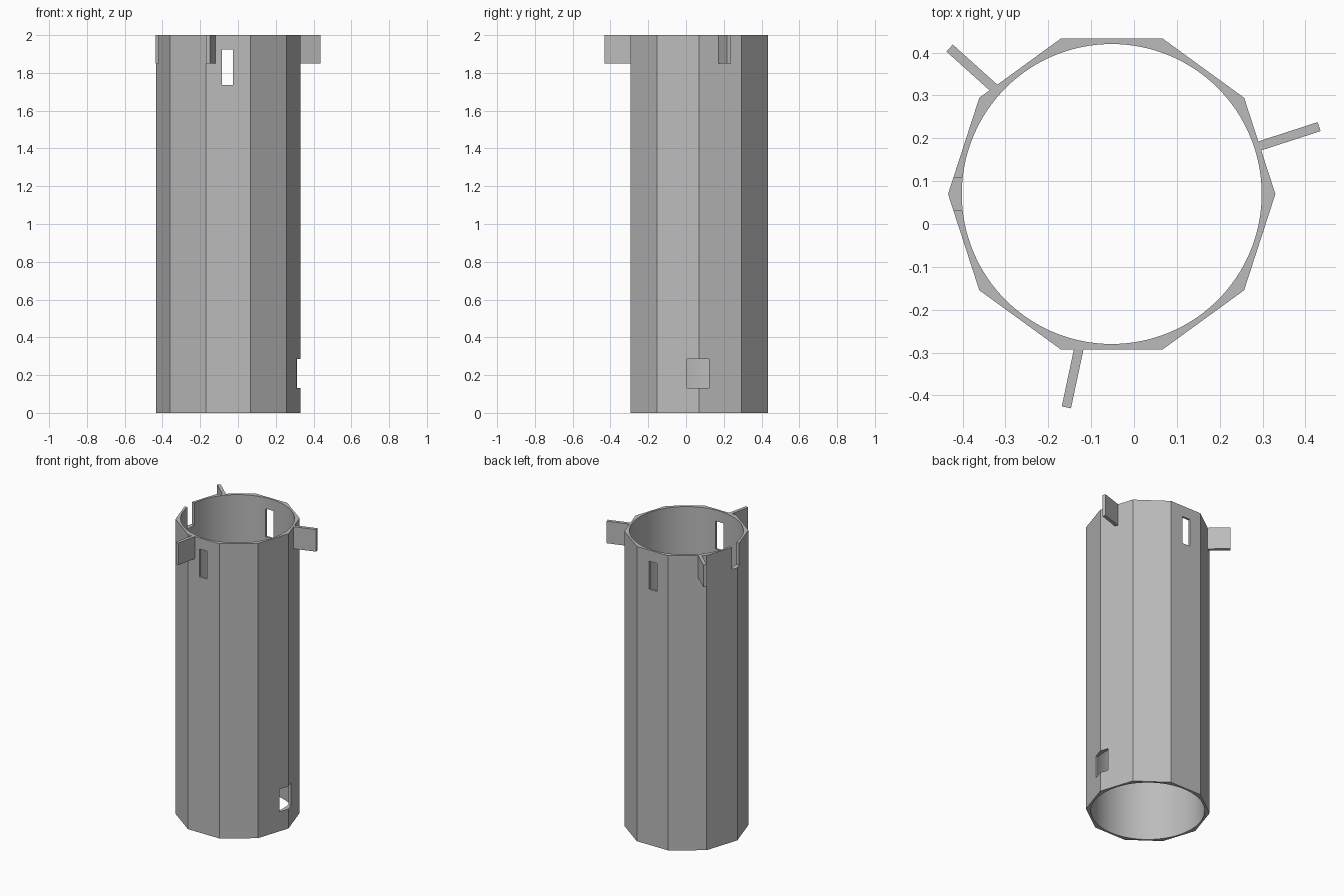
import bpy
from math import radians, cos, sin
from mathutils import Vector

if "Cube" in bpy.data.objects:
    bpy.data.objects.remove(bpy.data.objects["Cube"], do_unlink=True)

CX, CY, HEIGHT = -0.052, 0.07, 2.0
OUTER, BORE = 0.382, 0.35
FIN_START, FIN_END, FIN_WIDTH, FIN_HEIGHT = 0.355, 0.509, 0.022, 0.15

grey = bpy.data.materials.new("plain_grey")
grey.use_nodes = True
colour = (0.5, 0.5, 0.5, 1)
grey.diffuse_color = colour
grey.node_tree.nodes["Principled BSDF"].inputs["Base Color"].default_value = colour


def cylinder(name, sides, radius, depth):
    # first corner is turned to lie on +x
    bpy.ops.mesh.primitive_cylinder_add(vertices=sides, radius=radius, depth=depth,
                                        location=(CX, CY, HEIGHT / 2),
                                        rotation=(0, 0, radians(90)))
    ob = bpy.context.object
    ob.name = name
    ob.data.materials.append(grey)
    return ob


def box(name, low, high):
    low, high = Vector(low), Vector(high)
    bpy.ops.mesh.primitive_cube_add(size=1, location=(low + high) / 2)
    ob = bpy.context.object
    ob.name = name
    ob.scale = high - low
    ob.data.materials.append(grey)
    return ob


def cut(target, cutter):
    cutter.hide_render = True
    mod = target.modifiers.new("cut", "BOOLEAN")
    mod.operation = "DIFFERENCE"
    mod.solver = "EXACT"
    mod.object = cutter
    bpy.context.view_layer.objects.active = target
    bpy.ops.object.modifier_apply(modifier=mod.name)
    bpy.data.objects.remove(cutter, do_unlink=True)


# ten-sided tube with a round bore
tube = cylinder("tube_body", 10, OUTER, HEIGHT)
cut(tube, cylinder("bore_cutter", 128, BORE, HEIGHT + 0.2))

# slots through front and back, near the top
cut(tube, box("slot_cutter", (-0.085, -0.6, 1.735), (-0.027, 0.6, 1.925)))
# window low on the left wall
cut(tube, box("window_cutter", (0.1, 0.005, 0.132), (0.6, 0.122, 0.286)))
# open notch in the rim on the right wall
cut(tube, box("notch_cutter", (-0.6, 0.032, 1.85), (-0.2, 0.107, 2.1)))

bpy.ops.object.select_all(action="DESELECT")
tube.select_set(True)
bpy.context.view_layer.objects.active = tube
bpy.ops.object.shade_smooth_by_angle(angle=radians(25))

# three radial fins flush with the rim
for i in range(3):
    angle = radians(18 + 120 * i)
    fin = box(f"fin_{i + 1}", (FIN_START, -FIN_WIDTH / 2, HEIGHT - FIN_HEIGHT),
              (FIN_END, FIN_WIDTH / 2, HEIGHT))
    middle = (FIN_START + FIN_END) / 2
    fin.location.x = CX + middle * cos(angle)
    fin.location.y = CY + middle * sin(angle)
    fin.rotation_euler.z = angle
